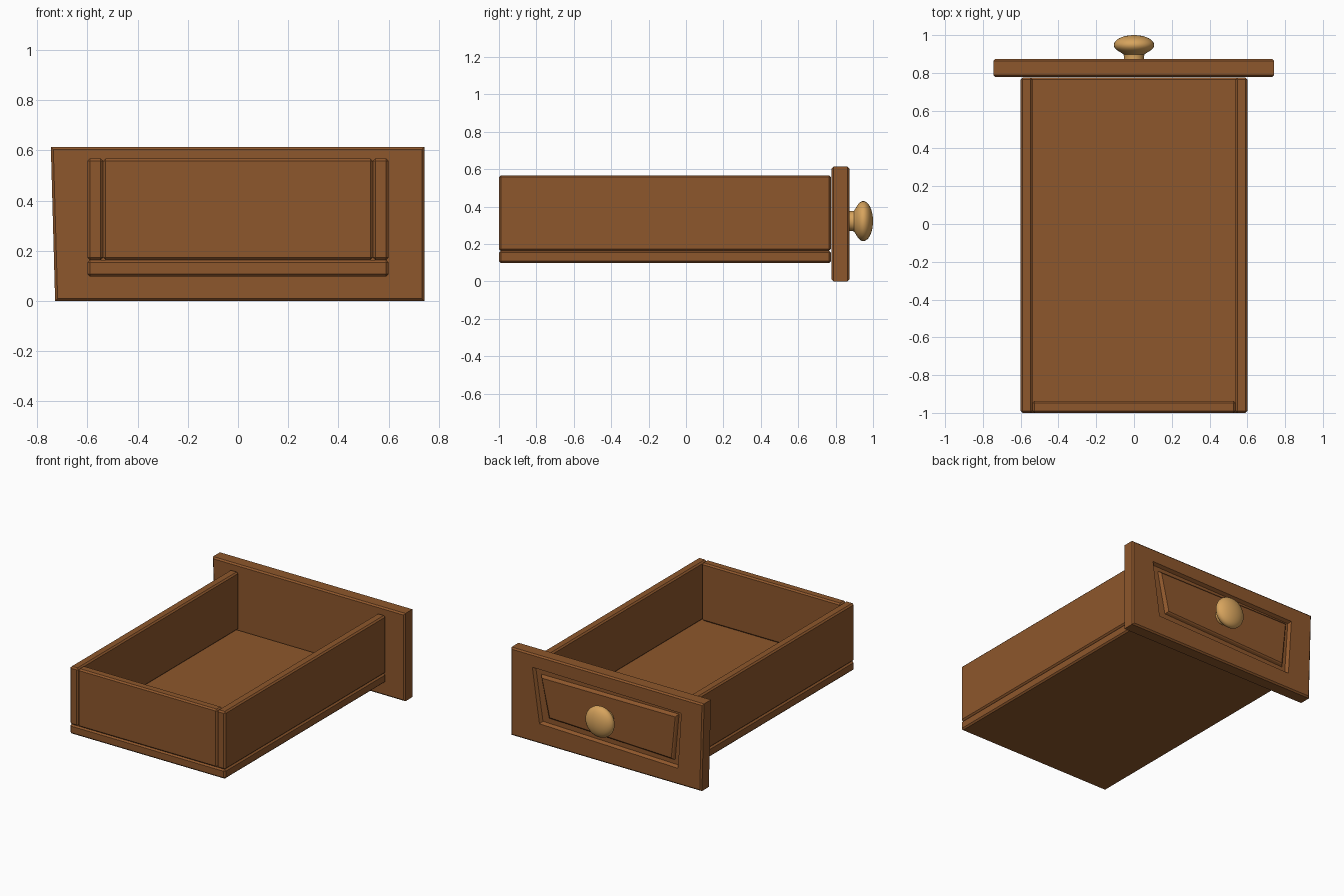
import bpy, bmesh, math
from mathutils import Matrix

if "Cube" in bpy.data.objects:
    bpy.data.objects.remove(bpy.data.objects["Cube"])


def material(name, rgb):
    m = bpy.data.materials.new(name)
    m.diffuse_color = (*rgb, 1)
    m.use_nodes = True
    m.node_tree.nodes["Principled BSDF"].inputs["Base Color"].default_value = m.diffuse_color
    return m


WOOD = material("brown_wood", (0.27, 0.095, 0.025))
BRASS = material("golden_knob", (0.68, 0.37, 0.11))


def finish(bm, name, mat):
    bmesh.ops.recalc_face_normals(bm, faces=bm.faces)
    me = bpy.data.meshes.new(name)
    bm.to_mesh(me)
    bm.free()
    me.materials.append(mat)
    ob = bpy.data.objects.new(name, me)
    bpy.context.collection.objects.link(ob)
    return ob


def board(name, x, y, z, bevel=0.01):
    """Bevelled plank spanning the given (min, max) ranges."""
    bm = bmesh.new()
    bmesh.ops.create_cube(bm, size=1)
    for v in bm.verts:
        v.co = [r[0] if c < 0 else r[1] for r, c in zip((x, y, z), v.co)]
    bmesh.ops.bevel(bm, geom=bm.edges[:], offset=bevel, segments=1, affect='EDGES')
    return finish(bm, name, WOOD)


# Drawer box: bottom, two sides, end board
Y = (-1.0, 0.775)
Z = (0.163, 0.567)
board("drawer_bottom", (-0.6, 0.6), Y, (0.098, 0.163))
for s, side in ((-1, "left"), (1, "right")):
    board(side + "_side", sorted((s * 0.537, s * 0.6)), Y, Z)
board("end_board", (-0.537, 0.537), (-1.0, -0.937), Z)


# Face board: nested four-corner loops form the bevels, groove and raised field
def inset(loop, d):
    signs = ((1, 1), (-1, 1), (-1, -1), (1, -1))
    return [(x + sx * d, z + sz * d) for (x, z), (sx, sz) in zip(loop, signs)]


edge = [(-0.728, 0.0), (0.742, 0.0), (0.742, 0.613), (-0.745, 0.613)]
groove = [(-0.55, 0.115), (0.52, 0.14), (0.575, 0.52), (-0.575, 0.505)]
field = [(-0.505, 0.165), (0.45, 0.195), (0.51, 0.47), (-0.535, 0.475)]
loops = [(inset(edge, 0.01), 0.778), (edge, 0.788), (edge, 0.864),
         (inset(edge, 0.01), 0.874), (groove, 0.874), (inset(groove, 0.012), 0.852),
         (inset(field, -0.008), 0.852), (field, 0.866), (inset(field, 0.008), 0.872)]
bm = bmesh.new()
rings = [[bm.verts.new((x, y, z)) for x, z in loop] for loop, y in loops]
for a, b in zip(rings, rings[1:]):
    for i in range(4):
        j = (i + 1) % 4
        bm.faces.new((a[i], a[j], b[j], b[i]))
bm.faces.new(rings[0])
bm.faces.new(rings[-1])
finish(bm, "drawer_face", WOOD)

# Knob: turned profile (radius, y) spun about the y axis
profile = [(0, 0.868), (0.054, 0.868), (0.053, 0.885), (0.055, 0.898), (0.07, 0.908)]
profile += [(0.107 * math.cos(math.radians(t)), 0.948 + 0.052 * math.sin(math.radians(t)))
            for t in range(-42, 91, 12)]
profile[-1] = (0, 1.0)
bm = bmesh.new()
verts = [bm.verts.new((r, y, 0)) for r, y in profile]
edges = [bm.edges.new(p) for p in zip(verts, verts[1:])]
bmesh.ops.spin(bm, geom=verts + edges, cent=(0, 0, 0), axis=(0, 1, 0),
               angle=2 * math.pi, steps=32)
bmesh.ops.remove_doubles(bm, verts=bm.verts[:], dist=0.0005)
bmesh.ops.transform(bm, matrix=Matrix.Translation((0, 0, 0.322)), verts=bm.verts[:])
knob = finish(bm, "knob", BRASS)
bpy.context.view_layer.objects.active = knob
knob.select_set(True)
bpy.ops.object.shade_smooth_by_angle(angle=math.radians(40))
